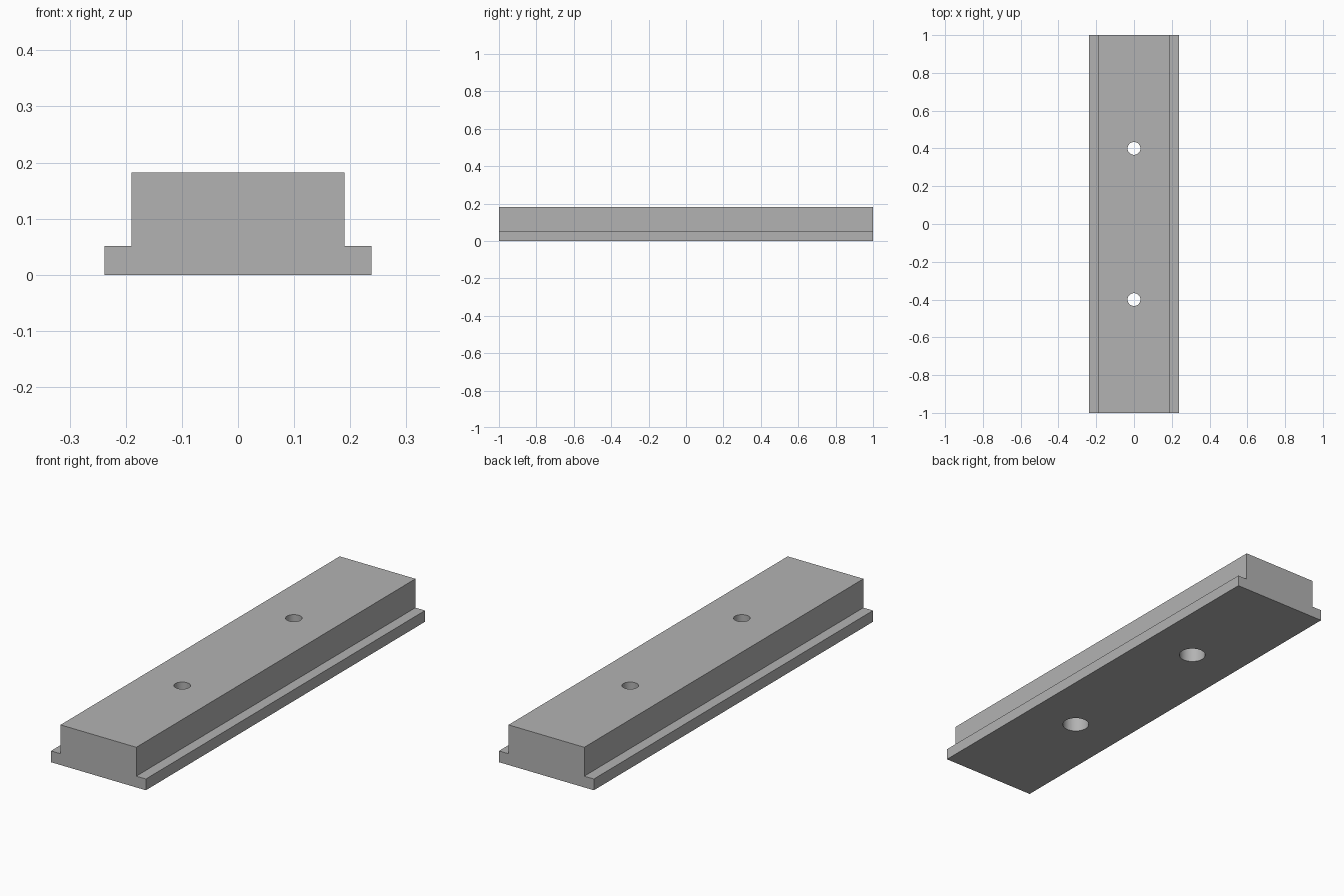
import bpy
import bmesh
from mathutils import Matrix

cube = bpy.data.objects.get("Cube")
if cube:
    bpy.data.objects.remove(cube, do_unlink=True)

LENGTH, HEIGHT, LIP = 2.0, 0.182, 0.051
HALF_BASE, HALF_TOP = 0.238, 0.19
BORE_DEPTH = 0.09

grey = bpy.data.materials.new("grey metal")
grey.use_nodes = True
grey.diffuse_color = (0.45, 0.45, 0.45, 1)
grey.node_tree.nodes["Principled BSDF"].inputs["Base Color"].default_value = grey.diffuse_color


def make_object(name, bm):
    bmesh.ops.recalc_face_normals(bm, faces=bm.faces)
    mesh = bpy.data.meshes.new(name)
    bm.to_mesh(mesh)
    bm.free()
    obj = bpy.data.objects.new(name, mesh)
    bpy.context.collection.objects.link(obj)
    mesh.materials.append(grey)
    return obj


# Stepped bar: mirrored profile extruded along its length
half = [(HALF_BASE, 0), (HALF_BASE, LIP), (HALF_TOP, LIP), (HALF_TOP, HEIGHT)]
profile = half + [(-x, z) for x, z in reversed(half)]
bm = bmesh.new()
end = bm.faces.new([bm.verts.new((x, -LENGTH / 2, z)) for x, z in profile])
side = bmesh.ops.extrude_face_region(bm, geom=[end])["geom"]
bmesh.ops.translate(bm, vec=(0, LENGTH, 0),
                    verts=[v for v in side if isinstance(v, bmesh.types.BMVert)])
bar = make_object("stepped_bar", bm)


# Bolt holes with a wider counterbore from below
def hole_cutter(name, radius, bottom, top):
    bm = bmesh.new()
    for y in (-0.4, 0.4):
        bmesh.ops.create_cone(bm, cap_ends=True, segments=48, radius1=radius, radius2=radius,
                              depth=top - bottom,
                              matrix=Matrix.Translation((0, y, (top + bottom) / 2)))
    cutter = make_object(name, bm)
    cutter.hide_render = True
    cutter.hide_viewport = True
    cut = bar.modifiers.new(name, "BOOLEAN")
    cut.operation = "DIFFERENCE"
    cut.solver = "EXACT"
    cut.object = cutter
    return cutter


cutters = [hole_cutter("bolt_hole_cutter", 0.034, -0.1, HEIGHT + 0.1),
           hole_cutter("counterbore_cutter", 0.057, -0.1, BORE_DEPTH)]

# Apply the cuts, then smooth only the hole walls
bpy.context.view_layer.objects.active = bar
bar.select_set(True)
for name in [m.name for m in bar.modifiers]:
    bpy.ops.object.modifier_apply(modifier=name)
for cutter in cutters:
    bpy.data.objects.remove(cutter, do_unlink=True)
bpy.ops.object.shade_smooth_by_angle()
